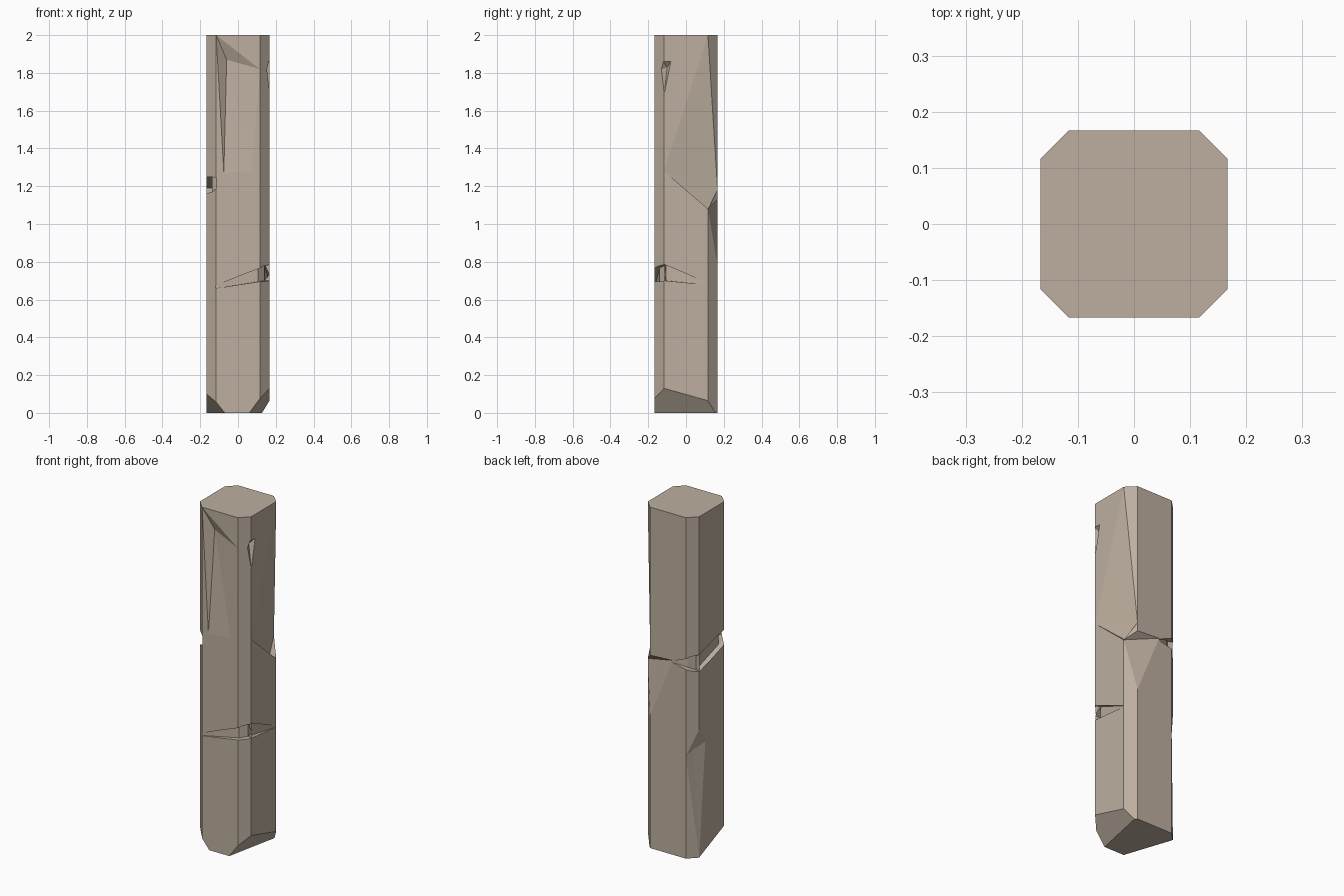
import bpy, bmesh
from mathutils import Vector

if "Cube" in bpy.data.objects:
    bpy.data.objects.remove(bpy.data.objects["Cube"])

A, B = 0.167, 0.116   # octagon half width and chamfer start


def make_object(name, bm):
    bmesh.ops.recalc_face_normals(bm, faces=bm.faces)
    mesh = bpy.data.meshes.new(name)
    bm.to_mesh(mesh)
    bm.free()
    obj = bpy.data.objects.new(name, mesh)
    bpy.context.collection.objects.link(obj)
    return obj


# Octagonal stone column
bm = bmesh.new()
ring = [(B, -A), (A, -B), (A, B), (B, A), (-B, A), (-A, B), (-A, -B), (-B, -A)]
base = bm.faces.new([bm.verts.new((x, y, 0)) for x, y in ring])
ext = bmesh.ops.extrude_face_region(bm, geom=[base])
bmesh.ops.translate(bm, vec=(0, 0, 2),
                    verts=[v for v in ext["geom"] if isinstance(v, bmesh.types.BMVert)])


# Broken bottom corners: planes through three points
def slice_off(p, q, r):
    p, q, r = Vector(p), Vector(q), Vector(r)
    n = (q - p).cross(r - p)
    if n.z > 0:
        n = -n
    cut = bmesh.ops.bisect_plane(bm, geom=bm.verts[:] + bm.edges[:] + bm.faces[:],
                                 plane_co=p, plane_no=n, clear_outer=True)
    edges = [e for e in cut["geom_cut"] if isinstance(e, bmesh.types.BMEdge)]
    bmesh.ops.holes_fill(bm, edges=edges)


slice_off((A, -B, 0.13), (A, B, 0.065), (0.06, -A, 0))
slice_off((-A, -B, 0.10), (-A, B, 0.001), (-0.07, -A, 0))
column = make_object("stone_column", bm)


def carve(points):
    """Subtract the convex hull of the points from the column."""
    cb = bmesh.new()
    for p in points:
        cb.verts.new(p)
    hull = bmesh.ops.convex_hull(cb, input=cb.verts)
    loose = [v for v in cb.verts if not v.link_faces]
    bmesh.ops.delete(cb, geom=loose, context='VERTS')
    cutter = make_object("chip_cutter", cb)
    cutter.hide_render = True
    mod = column.modifiers.new("chip", 'BOOLEAN')
    mod.operation, mod.solver, mod.object = 'DIFFERENCE', 'EXACT', cutter
    bpy.context.view_layer.objects.active = column
    bpy.ops.object.modifier_apply(modifier=mod.name)
    bpy.data.objects.remove(cutter)


def chip(surface, inner, out):
    """Chip with its rim on the surface, pushed outward so it cuts cleanly."""
    carve(surface + inner + [tuple(Vector(p) + Vector(out)) for p in surface])


def notch(stations):
    """Crack wrapping a corner: inner x, y, outer x, y, low z, high z."""
    for s, t in zip(stations, stations[1:]):
        carve([(x, y, z) for ix, iy, ox, oy, lo, hi in (s, t)
               for x, y in ((ix, iy), (ox, oy)) for z in (lo, hi)])


# Crack round the front right corner
notch([(-0.15, -A, -0.15, -0.21, 0.654, 0.660),
       (0.105, -0.14, 0.125, -0.21, 0.695, 0.765),
       (0.14, -0.105, 0.21, -0.125, 0.70, 0.785),
       (A, B, 0.21, B, 0.678, 0.684)])

# Crack round the left side, reaching the back and front
notch([(-0.03, A, -0.03, 0.21, 1.128, 1.134),
       (-0.105, 0.138, -0.125, 0.21, 1.11, 1.17),
       (-0.138, 0.105, -0.21, 0.125, 1.09, 1.19),
       (-0.138, -0.105, -0.21, -0.125, 1.16, 1.25),
       (-0.105, -0.138, -0.125, -0.21, 1.19, 1.245),
       (-0.05, -A, -0.05, -0.21, 1.217, 1.223)])

# Large shallow chip on the upper front
chip([(-B, -A, 2.0), (B, -A, 1.82), (0.07, -A, 1.28), (-0.075, -A, 1.27)],
     [(-0.06, -0.13, 1.87)], (0, -0.05, 0))

# Small chip high on the front right edge
chip([(A, -0.08, 1.86), (A, -0.115, 1.69), (0.153, -0.13, 1.82), (0.163, -0.12, 1.86)],
     [(0.14, -0.1, 1.83)], (0.04, -0.03, 0))

# Split faces down the back right edge
chip([(A, -B, 1.28), (A, B, 2.0), (B, A, 1.18), (0.122, B, 1.08)], [], (0.07, 0, 0))
carve([(A, B, 1.08), (B, A, 0.78), (-0.03, A, 1.14), (0.21, 0.16, 1.08),
       (B, 0.22, 0.78), (-0.03, 0.22, 1.14), (0.15, 0.22, 1.18)])

# Split face low on the back left edge
chip([(-A, B, 0.0), (-B, A, 0.6), (-A, 0.06, 0.66), (-A, B, 0.75)],
     [(-0.135, 0.125, 0.63)], (-0.06, 0.03, 0))

# Pale stone colour
stone = bpy.data.materials.new("stone")
stone.diffuse_color = (0.51, 0.43, 0.35, 1)
stone.use_nodes = True
stone.node_tree.nodes["Principled BSDF"].inputs["Base Color"].default_value = stone.diffuse_color
column.data.materials.clear()
column.data.materials.append(stone)
for poly in column.data.polygons:
    poly.material_index = 0
    poly.use_smooth = False
